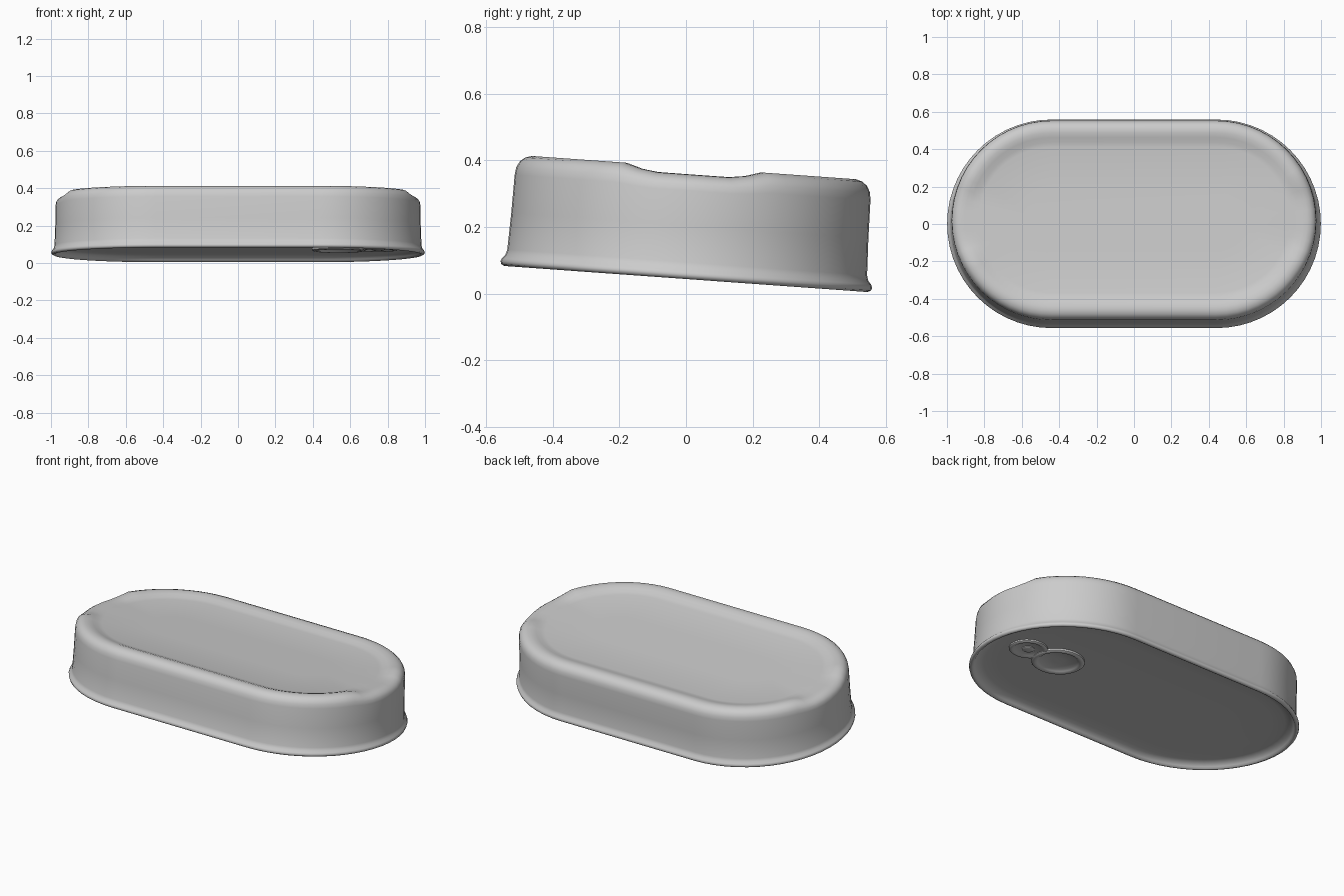
import bpy, bmesh, math
from mathutils import Matrix

if "Cube" in bpy.data.objects:
    bpy.data.objects.remove(bpy.data.objects["Cube"])

TILT = Matrix.Translation((0, 0, 0.044)) @ Matrix.Rotation(math.radians(-4.1), 4, 'X')
HALF = 0.44      # half length of the straight sides
STEPS = 28       # segments per rounded end


def finish(name, bm, angle=40):
    bmesh.ops.recalc_face_normals(bm, faces=bm.faces)
    bmesh.ops.transform(bm, matrix=TILT, verts=bm.verts)
    me = bpy.data.meshes.new(name)
    bm.to_mesh(me)
    bm.free()
    ob = bpy.data.objects.new(name, me)
    bpy.context.collection.objects.link(ob)
    bpy.ops.object.select_all(action='DESELECT')
    ob.select_set(True)
    bpy.context.view_layer.objects.active = ob
    bpy.ops.object.shade_smooth_by_angle(angle=math.radians(angle))
    return ob


def smoothstep(a, b, t):
    t = max(0, min(1, (t - a) / (b - a)))
    return t * t * (3 - 2 * t)


# Pressed can body: offset from the stadium's middle line, height,
# and how far the height drops at the two ends
profile = [
    (0.15, 0.036, 0), (0.40, 0.036, 0), (0.48, 0.034, 0), (0.515, 0.027, 0),
    (0.53, 0.012, 0), (0.537, 0.003, 0), (0.546, 0.0, 0), (0.556, 0.005, 0),
    (0.559, 0.014, 0), (0.555, 0.023, 0), (0.546, 0.033, 0), (0.541, 0.05, 0),
    (0.537, 0.16, 0), (0.535, 0.275, 0.01), (0.532, 0.298, 0.014),
    (0.522, 0.317, 0.019), (0.507, 0.329, 0.021), (0.487, 0.335, 0.022),
    (0.465, 0.335, 0.022), (0.44, 0.328, 0.015), (0.415, 0.319, 0.006),
    (0.39, 0.314, 0), (0.15, 0.312, 0),
]
bm = bmesh.new()
rings = []
for r, z, drop in profile:
    ring = []
    for side in (0, 1):
        for i in range(STEPS + 1):
            a = -math.pi / 2 + math.pi * i / STEPS + math.pi * side
            cx = HALF if side == 0 else -HALF
            lower = drop * (1 - smoothstep(0.26, 0.44, abs(math.sin(a))))
            ring.append(bm.verts.new((cx + r * math.cos(a), r * math.sin(a), z - lower)))
    rings.append(ring)
for lo, hi in zip(rings, rings[1:]):
    n = len(lo)
    for i in range(n):
        j = (i + 1) % n
        bm.faces.new((lo[i], lo[j], hi[j], hi[i]))
bm.faces.new(rings[0])
bm.faces.new(rings[-1])
body = finish("can_body", bm, 50)


def lathe(name, x, pts, seg=32, sy=1.0):
    """Round part on the underside, centred at x."""
    bm = bmesh.new()
    rows = [[bm.verts.new((x + r * math.cos(2 * math.pi * i / seg),
                           sy * r * math.sin(2 * math.pi * i / seg), z))
             for i in range(seg)] for r, z in pts]
    for lo, hi in zip(rows, rows[1:]):
        for i in range(seg):
            j = (i + 1) % seg
            bm.faces.new((lo[i], lo[j], hi[j], hi[i]))
    bm.faces.new(rows[-1])
    return finish(name, bm)


# Pull tab: finger loop, rivet plate and rivet
lathe("tab_finger_loop", 0.54, [(0.145, 0.037), (0.145, 0.026), (0.137, 0.02),
                                (0.122, 0.02), (0.112, 0.026), (0.10, 0.033), (0.03, 0.035)])
lathe("tab_rivet_plate", 0.75, [(0.105, 0.037), (0.105, 0.028), (0.098, 0.023),
                                (0.085, 0.023), (0.075, 0.029), (0.02, 0.031)])
lathe("tab_rivet", 0.75, [(0.035, 0.034), (0.035, 0.027), (0.028, 0.023), (0.01, 0.022)], 20)
